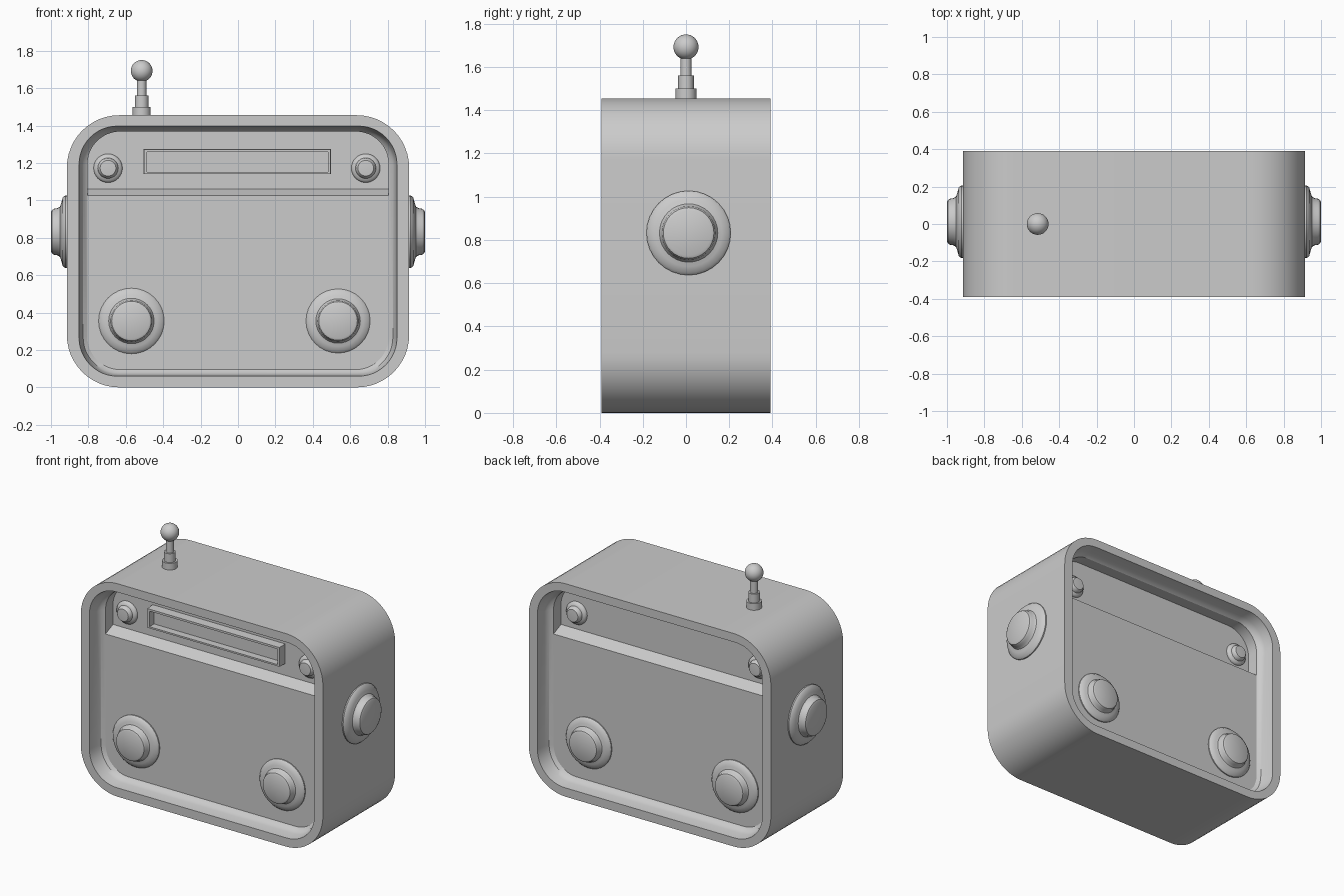
import bpy, bmesh, math
from mathutils import Matrix, Vector

if "Cube" in bpy.data.objects:
    bpy.data.objects.remove(bpy.data.objects["Cube"])


def finish(name, bm, angle=35, mirror=False):
    bmesh.ops.remove_doubles(bm, verts=bm.verts, dist=1e-5)
    bmesh.ops.recalc_face_normals(bm, faces=bm.faces)
    me = bpy.data.meshes.new(name)
    bm.to_mesh(me)
    bm.free()
    ob = bpy.data.objects.new(name, me)
    bpy.context.collection.objects.link(ob)
    if mirror:
        m = ob.modifiers.new("front_to_back", 'MIRROR')
        m.use_axis = (False, True, False)
    bpy.ops.object.select_all(action='DESELECT')
    bpy.context.view_layer.objects.active = ob
    ob.select_set(True)
    bpy.ops.object.shade_smooth_by_angle(angle=math.radians(angle))
    return ob


def rounded(hx, z0, z1, r, y, n=12):
    """Rounded rectangle in the xz plane."""
    pts = []
    for i, (cx, cz) in enumerate([(hx - r, z1 - r), (r - hx, z1 - r),
                                  (r - hx, z0 + r), (hx - r, z0 + r)]):
        for k in range(n + 1):
            a = math.pi / 2 * (i + k / n)
            pts.append((cx + r * math.cos(a), y, cz + r * math.sin(a)))
    return pts


def lathe(name, profile, loc, rot=None, sides=32):
    bm = bmesh.new()
    vs = [bm.verts.new((r, 0, h)) for r, h in profile]
    es = [bm.edges.new(p) for p in zip(vs, vs[1:])]
    bmesh.ops.spin(bm, geom=vs + es, cent=(0, 0, 0), axis=(0, 0, 1),
                   angle=math.tau, steps=sides, use_duplicate=False)
    bmesh.ops.remove_doubles(bm, verts=bm.verts, dist=1e-5)
    bm.transform(Matrix.Translation(loc) @ (rot or Matrix()))
    return finish(name, bm)


# Case: outer skin, rim, sloped recess wall (mirrored to the back)
LOWER, UPPER = -0.28, -0.20
sections = [(0.915, 0, 1.455, 0.28, 0), (0.915, 0, 1.455, 0.28, -0.39),
            (0.85, 0.06, 1.397, 0.205, -0.39), (0.84, 0.067, 1.388, 0.2, -0.325),
            (0.828, 0.077, 1.378, 0.19, -0.295), (0.805, 0.095, 1.368, 0.175, LOWER)]
bm = bmesh.new()
loops = [[bm.verts.new(p) for p in rounded(*s)] for s in sections]
for a, b in zip(loops, loops[1:]):
    n = len(a)
    for i in range(n):
        bm.faces.new((a[i], a[(i + 1) % n], b[(i + 1) % n], b[i]))
finish("case", bm, mirror=True)


def panel(name, y, z, keep_above):
    bm = bmesh.new()
    loop = [bm.verts.new(p) for p in rounded(0.805, 0.095, 1.368, 0.175, y)]
    bm.faces.new(loop)
    if keep_above:
        # Short wall joining the deeper panel to the case recess
        front = [bm.verts.new(p) for p in rounded(0.805, 0.095, 1.368, 0.175, LOWER)]
        n = len(loop)
        for i in range(n):
            j = (i + 1) % n
            bm.faces.new((loop[i], loop[j], front[j], front[i]))
    slope = Vector((0, 0.035, -0.08)) if keep_above else Vector((0, 0, -1))
    bmesh.ops.bisect_plane(bm, geom=bm.verts[:] + bm.edges[:] + bm.faces[:],
                           plane_co=(0, y, z), plane_no=slope if keep_above else -slope,
                           clear_outer=True)
    if keep_above:
        # Sloping ledge down to the lower panel
        q = [(-0.805, UPPER, 1.06), (0.805, UPPER, 1.06),
             (0.805, LOWER, 1.025), (-0.805, LOWER, 1.025)]
        bm.faces.new([bm.verts.new(p) for p in q])
    return finish(name, bm, 20, mirror=True)


panel("lower_panel", LOWER, 1.025, False)
panel("upper_panel", UPPER, 1.06, True)

# Display frame, front only
bm = bmesh.new()
rings = []
for x0, x1, z0, z1, y in [(-0.505, 0.497, 1.14, 1.275, UPPER),
                          (-0.503, 0.495, 1.141, 1.272, -0.26),
                          (-0.487, 0.482, 1.152, 1.258, -0.26),
                          (-0.487, 0.482, 1.152, 1.258, -0.21)]:
    rings.append([bm.verts.new(p) for p in
                  [(x0, y, z0), (x1, y, z0), (x1, y, z1), (x0, y, z1)]])
for a, b in zip(rings, rings[1:]):
    for i in range(4):
        bm.faces.new((a[i], a[(i + 1) % 4], b[(i + 1) % 4], b[i]))
bm.faces.new(rings[-1])
finish("display_frame", bm)

# Knobs
big = [(0.195, -0.01), (0.195, 0.008), (0.183, 0.022), (0.155, 0.03), (0.135, 0.036),
       (0.126, 0.05), (0.124, 0.066), (0.117, 0.079), (0.104, 0.085), (0, 0.085)]
small = [(0.077, -0.01), (0.077, 0.008), (0.07, 0.018), (0.055, 0.024),
         (0.051, 0.042), (0.042, 0.052), (0, 0.055)]


def scaled(prof, s):
    return [(r * s, h * s) for r, h in prof]


for side, s in (("front", 1), ("back", -1)):
    rot = Matrix.Rotation(s * math.pi / 2, 4, 'X')
    for tag, xl, xu, k in (("left", -0.57, -0.695, 0.9), ("right", 0.535, 0.683, 0.88)):
        lathe(f"{side}_{tag}_dial", scaled(big, k), (xl, s * LOWER, 0.355), rot)
        lathe(f"{side}_{tag}_button", small, (xu, s * UPPER, 1.172), rot)
for tag, s in (("right", 1), ("left", -1)):
    lathe(f"{tag}_side_knob", big, (s * 0.915, 0.012, 0.832),
          Matrix.Rotation(s * math.pi / 2, 4, 'Y'))

# Antenna with ball tip
stem = [(0.048, 1.45), (0.048, 1.5), (0.036, 1.5), (0.036, 1.56), (0.025, 1.56)]
ball = [(0.058 * math.sin(a), 1.692 - 0.058 * math.cos(a))
        for a in [math.radians(25 + 155 * i / 14) for i in range(15)]]
ball[-1] = (0, 1.75)
lathe("antenna", stem + ball, (-0.515, 0, 0))
